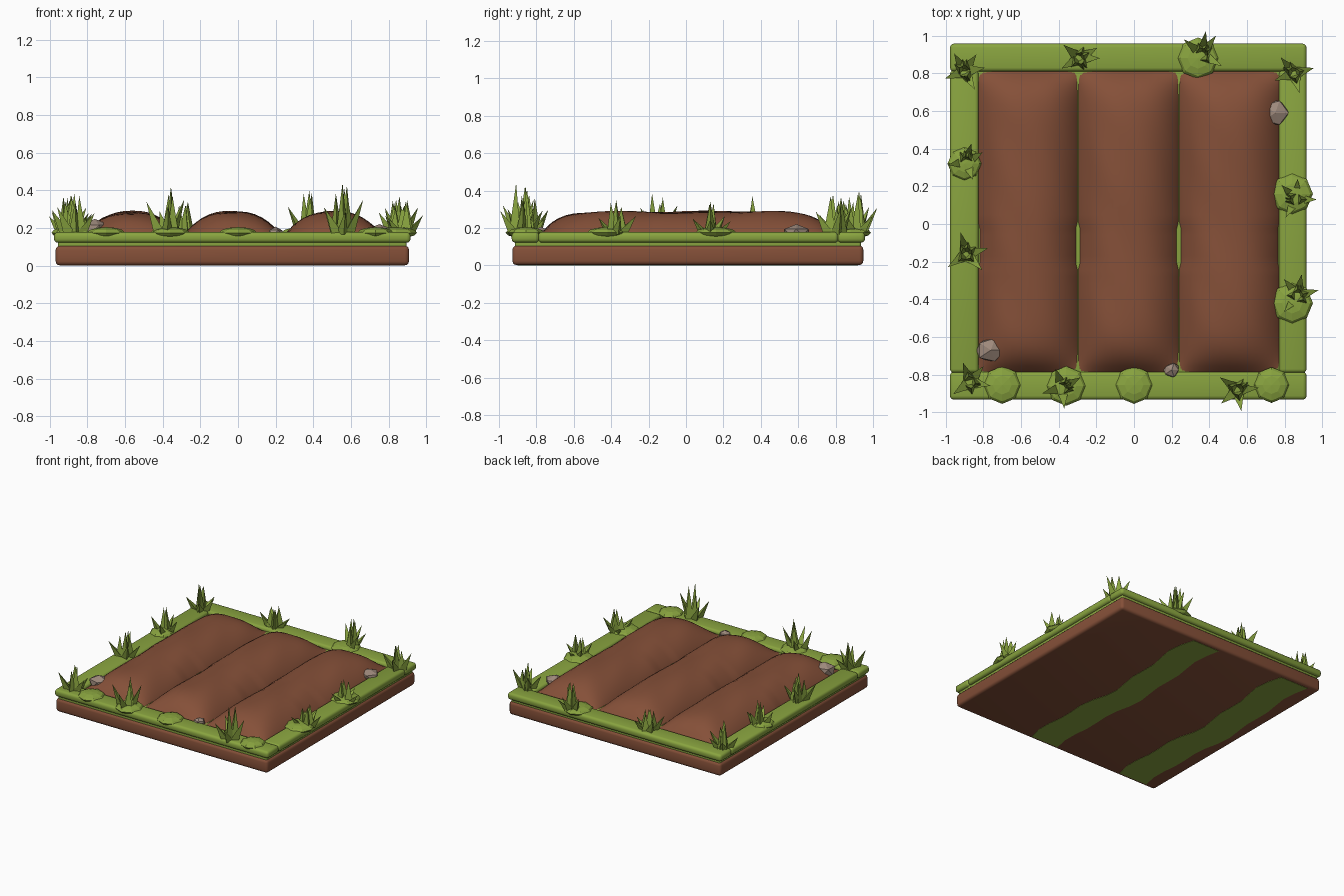
import bpy, bmesh, math, random
from mathutils import Vector

random.seed(4)
if "Cube" in bpy.data.objects:
    bpy.data.objects.remove(bpy.data.objects["Cube"], do_unlink=True)


def material(name, rgb):
    m = bpy.data.materials.new(name)
    m.use_nodes = True
    m.diffuse_color = (*rgb, 1)
    m.node_tree.nodes["Principled BSDF"].inputs["Base Color"].default_value = (*rgb, 1)
    return m


GRASS = material("grass green", (0.25, 0.37, 0.05))
SOIL = material("soil brown", (0.235, 0.08, 0.04))
STONE = material("stone grey", (0.34, 0.25, 0.2))


def finish(name, bm, mat, smooth=False):
    bmesh.ops.recalc_face_normals(bm, faces=bm.faces)
    mesh = bpy.data.meshes.new(name)
    bm.to_mesh(mesh)
    bm.free()
    mesh.materials.append(mat)
    ob = bpy.data.objects.new(name, mesh)
    bpy.context.collection.objects.link(ob)
    if smooth:
        bpy.ops.object.select_all(action="DESELECT")
        ob.select_set(True)
        bpy.context.view_layer.objects.active = ob
        bpy.ops.object.shade_smooth_by_angle(angle=math.radians(40))
    return ob


def box(name, lo, hi, mat, bevel=0.0):
    bm = bmesh.new()
    bmesh.ops.create_cube(bm, size=1)
    for v in bm.verts:
        v.co = [(a + b) / 2 + c * (b - a) for a, b, c in zip(lo, hi, v.co)]
    if bevel:
        bmesh.ops.bevel(bm, geom=bm.edges[:], offset=bevel, segments=3,
                        profile=0.5, affect="EDGES")
    return finish(name, bm, mat, bevel > 0)


# Soil block, turf layer and the raised turf border
box("soil_base", (-0.968, -0.928, 0.002), (0.908, 0.948, 0.106), SOIL, 0.022)
box("turf_layer", (-0.955, -0.915, 0.08), (0.895, 0.935, 0.152), GRASS, 0.012)
box("border_front", (-0.977, -0.932, 0.122), (0.916, -0.785, 0.178), GRASS, 0.02)
box("border_back", (-0.977, 0.81, 0.122), (0.916, 0.957, 0.178), GRASS, 0.02)
box("border_right", (-0.977, -0.79, 0.122), (-0.825, 0.815, 0.178), GRASS, 0.02)
box("border_left", (0.77, -0.79, 0.122), (0.916, 0.815, 0.178), GRASS, 0.02)


# Wavy turf bands showing on the underside
def underside_band(name, x0, x1):
    bm = bmesh.new()
    rows = []
    for i in range(17):
        t = i / 16
        sway = 0.02 * math.sin(9 * t) + 0.012 * math.sin(23 * t)
        y = -0.9 + 1.82 * t
        rows.append([bm.verts.new((x0 + sway, y, 0)),
                     bm.verts.new((x1 + sway * 1.3, y, 0))])
    for a, b in zip(rows, rows[1:]):
        bm.faces.new((a[0], a[1], b[1], b[0]))
    ret = bmesh.ops.extrude_face_region(bm, geom=bm.faces[:])
    for v in ret["geom"]:
        if isinstance(v, bmesh.types.BMVert):
            v.co.z = 0.006
    finish(name, bm, GRASS)


underside_band("underside_turf_outer", -0.87, -0.62)
underside_band("underside_turf_middle", -0.03, 0.21)


# Ploughed rows: rounded mounds with a slightly lumpy crest
def mound(name, x0, x1, y0=-0.79, y1=0.815, nx=20, ny=44):
    bm = bmesh.new()
    cx, half = (x0 + x1) / 2, (x1 - x0) / 2
    grid = []
    for j in range(ny + 1):
        v = -1 + 2 * j / ny
        y = (y0 + y1) / 2 + v * (y1 - y0) / 2
        width = half - (0.009 if -0.21 < y < 0.01 else 0)
        line = []
        for i in range(nx + 1):
            u = math.sin(math.pi / 2 * (-1 + 2 * i / nx))
            arch = (1 - abs(u) ** 2.4) ** 0.9 * (1 - abs(v) ** 9)
            lump = 1 + 0.03 * math.sin(7 * y + 9 * cx) + 0.02 * math.sin(15 * y + 6 * u)
            line.append(bm.verts.new((cx + u * width, y, 0.148 + 0.138 * arch * lump)))
        grid.append(line)
    for a, b in zip(grid, grid[1:]):
        for i in range(nx):
            bm.faces.new((a[i], a[i + 1], b[i + 1], b[i]))
    finish(name, bm, SOIL, True)


mound("soil_row_right", -0.83, -0.298)
mound("soil_row_middle", -0.298, 0.238)
mound("soil_row_left", 0.238, 0.775)


# Flat leafy pads on the border
def pad(name, x, y, r):
    bm = bmesh.new()
    bmesh.ops.create_uvsphere(bm, u_segments=8, v_segments=6, radius=1)
    for v in bm.verts:
        v.co = (x + v.co.x * r, y + v.co.y * r, 0.175 + v.co.z * 0.03)
    finish(name, bm, GRASS)


for n, spot in enumerate([(-0.7, -0.855, 0.1), (-0.36, -0.86, 0.105),
                          (0, -0.855, 0.1), (0.73, -0.855, 0.095),
                          (0.84, -0.42, 0.11), (0.84, 0.16, 0.11),
                          (0.34, 0.88, 0.11), (-0.9, 0.32, 0.09)]):
    pad(f"leaf_pad_{n + 1}", *spot)


# Grass tufts: leaning three-sided blades, the longest reaching towards each heading
def tuft(name, x, y, top, headings, reach):
    bm = bmesh.new()
    blades = [(h, reach, random.uniform(0.4, 0.75)) for h in headings]
    blades += [(random.uniform(0, 360), reach * 0.3, random.uniform(0.75, 0.95))
               for _ in range(4)]
    blades.append((headings[0], reach * 0.25, 1))
    for heading, lean, rise in blades:
        a = math.radians(heading)
        out = Vector((math.cos(a), math.sin(a), 0))
        foot = Vector((x, y, 0.165)) + out * 0.03
        ring = []
        for k in range(3):
            b = a + k * math.tau / 3
            ring.append(bm.verts.new(foot + Vector((math.cos(b), math.sin(b), 0)) * 0.038))
        tip = Vector((x, y, 0.165)) + out * lean
        tip.z += (top - 0.165) * rise
        apex = bm.verts.new(tip)
        bm.faces.new(ring)
        for k in range(3):
            bm.faces.new((ring[k], ring[(k + 1) % 3], apex))
    finish(name, bm, GRASS)


for n, spec in enumerate([
        (-0.9, 0.81, 0.38, (300, 55, 10, 200, 120), 0.11),
        (-0.29, 0.88, 0.34, (30, 0, 140, 210), 0.11),
        (0.36, 0.9, 0.4, (53, 80, 140, 330), 0.125),
        (0.85, 0.8, 0.37, (285, 15, 130, 200), 0.11),
        (-0.89, 0.33, 0.37, (75, 30, 190, 290), 0.1),
        (-0.89, -0.16, 0.385, (315, 15, 215, 105), 0.12),
        (-0.87, -0.84, 0.37, (350, 50, 110, 215), 0.11),
        (-0.38, -0.87, 0.42, (30, 275, 195, 110), 0.11),
        (0.55, -0.88, 0.44, (280, 5, 145, 220), 0.115),
        (0.86, 0.13, 0.34, (0, 85, 135, 240), 0.11),
        (0.87, -0.38, 0.35, (15, 130, 80, 230), 0.115)]):
    tuft(f"grass_tuft_{n + 1}", *spec)


# Faceted stones
def stone(name, x, y, z, r, h):
    bm = bmesh.new()
    bmesh.ops.create_icosphere(bm, subdivisions=1, radius=1)
    for v in bm.verts:
        k = random.uniform(0.88, 1.08)
        v.co = (x + v.co.x * r * k, y + v.co.y * r * 0.9 * k, z + v.co.z * h * k)
    finish(name, bm, STONE)


stone("stone_front", -0.76, -0.67, 0.19, 0.08, 0.06)
stone("stone_back", 0.75, 0.59, 0.175, 0.08, 0.045)
stone("stone_small", 0.2, -0.775, 0.175, 0.045, 0.03)
